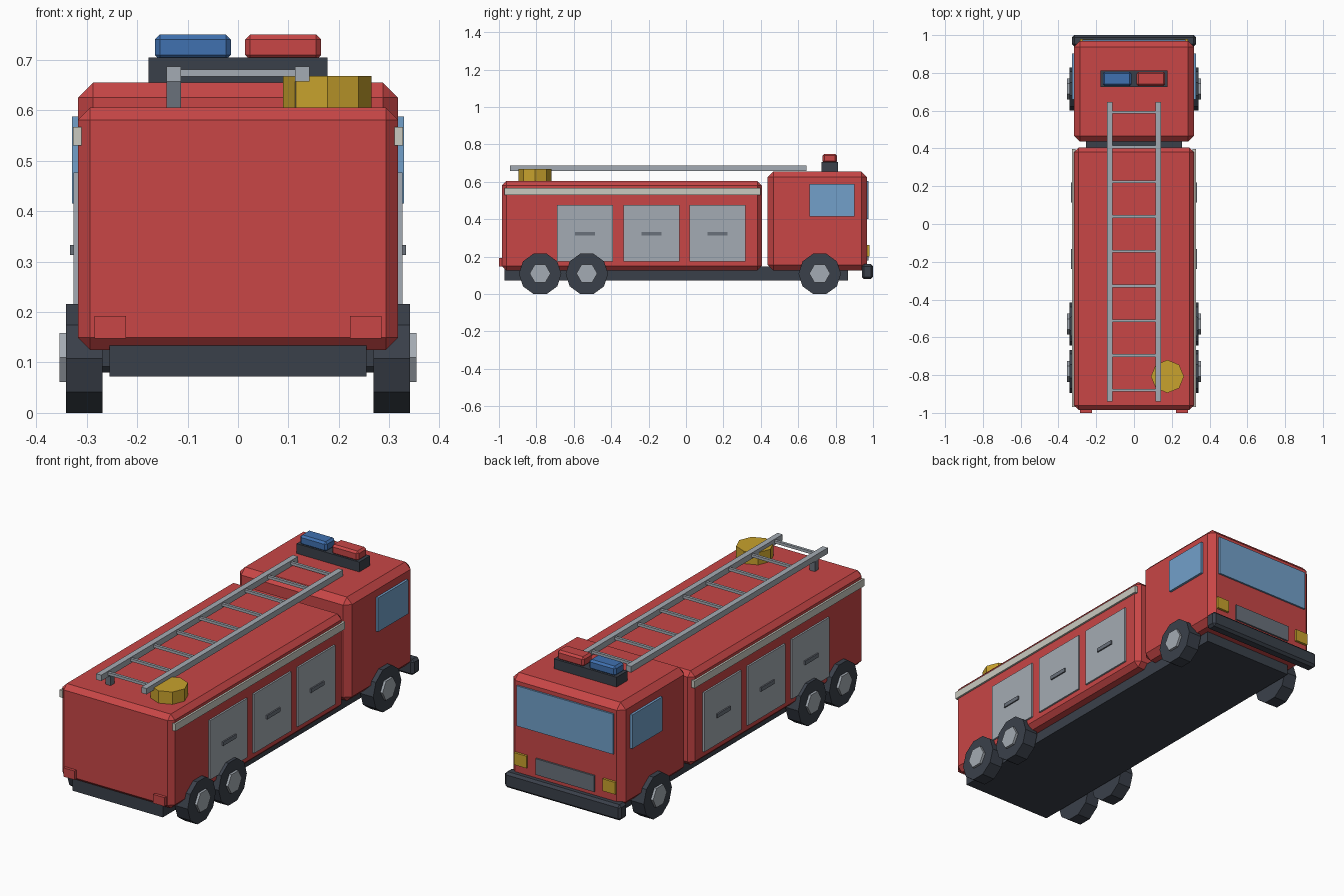
import bpy, bmesh, math
from mathutils import Matrix

if "Cube" in bpy.data.objects:
    bpy.data.objects.remove(bpy.data.objects["Cube"])


def material(name, rgb):
    lin = [((c / 255 + 0.055) / 1.055) ** 2.4 for c in rgb]
    m = bpy.data.materials.new(name)
    m.diffuse_color = (*lin, 1)
    m.use_nodes = True
    m.node_tree.nodes["Principled BSDF"].inputs["Base Color"].default_value = m.diffuse_color
    return m


RED = material("red_paint", (200, 70, 70))
DARK = material("dark_rubber", (58, 64, 74))
METAL = material("light_metal", (164, 171, 179))
STEEL = material("dark_steel", (106, 113, 123))
GLASS = material("window_glass", (114, 160, 202))
BLUE = material("blue_lamp", (64, 113, 176))
YELLOW = material("yellow", (200, 162, 45))
CREAM = material("stripe_cream", (202, 202, 192))


def finish(bm, name, mat):
    me = bpy.data.meshes.new(name)
    bm.to_mesh(me)
    bm.free()
    me.materials.append(mat)
    ob = bpy.data.objects.new(name, me)
    bpy.context.collection.objects.link(ob)
    return ob


def box(name, mat, x, y, z, bevel=0.0):
    """Box from (min, max) ranges, with an optional one-step chamfer."""
    bm = bmesh.new()
    size = [r[1] - r[0] for r in (x, y, z)]
    mid = [(r[0] + r[1]) / 2 for r in (x, y, z)]
    bmesh.ops.create_cube(bm, size=1, matrix=Matrix.Translation(mid) @ Matrix.Diagonal((*size, 1)))
    if bevel:
        bmesh.ops.bevel(bm, geom=bm.edges[:], offset=bevel, segments=1, affect='EDGES')
    return finish(bm, name, mat)


def drum(name, mat, sides, radius, depth, centre, axis='Z'):
    """Flat-sided cylinder along z or x, first corner on a main axis."""
    bm = bmesh.new()
    bmesh.ops.create_cone(bm, cap_ends=True, segments=sides, radius1=radius, radius2=radius, depth=depth)
    # put a corner exactly on +y
    v = bm.verts[:][0].co
    turn = Matrix.Rotation(math.pi / 2 - math.atan2(v.y, v.x), 4, 'Z')
    rot = Matrix.Rotation(math.pi / 2, 4, 'Y') if axis == 'X' else Matrix.Identity(4)
    bm.transform(Matrix.Translation(centre) @ rot @ turn)
    return finish(bm, name, mat)


def side_box(name, mat, s, x, y, z, bevel=0.0):
    return box(name, mat, sorted((s * x[0], s * x[1])), y, z, bevel)


# Main volumes
box("chassis", DARK, (-0.255, 0.255), (-0.97, 0.865), (0.072, 0.148))
box("rear_body", RED, (-0.317, 0.317), (-0.985, 0.405), (0.125, 0.605), 0.024)
box("cab", RED, (-0.317, 0.317), (0.437, 0.968), (0.125, 0.655), 0.03)
box("bumper", DARK, (-0.328, 0.328), (0.94, 1.0), (0.08, 0.16), 0.012)

# Cab front details
box("windshield", GLASS, (-0.272, 0.272), (0.96, 0.977), (0.40, 0.605))
box("grille", STEEL, (-0.165, 0.165), (0.96, 0.977), (0.18, 0.262))

# Parts mirrored on both sides
for s, side in ((-1, "left"), (1, "right")):
    side_box(f"headlight_{side}", YELLOW, s, (0.215, 0.285), (0.96, 0.98), (0.2, 0.262))
    side_box(f"tail_light_{side}", RED, s, (0.222, 0.285), (-1.0, -0.975), (0.147, 0.192))
    side_box(f"side_window_{side}", GLASS, s, (0.31, 0.329), (0.66, 0.902), (0.415, 0.588))
    side_box(f"stripe_{side}", CREAM, s, (0.31, 0.327), (-0.97, 0.397), (0.53, 0.567))
    # Equipment doors
    for i, y in enumerate((-0.54, -0.185, 0.168)):
        side_box(f"locker_door_{side}_{i}", METAL, s, (0.31, 0.326), (y - 0.15, y + 0.15), (0.175, 0.477))
        side_box(f"door_handle_{side}_{i}", STEEL, s, (0.32, 0.333), (y - 0.053, y + 0.053), (0.313, 0.333))
    # Wheels
    for i, y in enumerate((-0.78, -0.53, 0.715)):
        drum(f"wheel_{side}_{i}", DARK, 10, 0.1135, 0.073, (s * 0.305, y, 0.108), 'X')
        drum(f"hub_{side}_{i}", METAL, 6, 0.056, 0.03, (s * 0.339, y, 0.11), 'X')
    # Ladder rails and rear posts
    side_box(f"ladder_rail_{side}", METAL, s, (0.113, 0.142), (-0.94, 0.645), (0.657, 0.687))
    side_box(f"ladder_post_{side}", STEEL, s, (0.113, 0.142), (-0.865, -0.835), (0.595, 0.659))

# Ladder rungs
for i in range(9):
    y = -0.88 + i * 0.184
    box(f"ladder_rung_{i}", METAL, (-0.12, 0.12), (y - 0.007, y + 0.007), (0.667, 0.681))

# Light bar
box("light_bar_base", DARK, (-0.177, 0.177), (0.725, 0.812), (0.645, 0.705))
box("blue_beacon", BLUE, (-0.165, -0.014), (0.73, 0.806), (0.7, 0.75), 0.01)
box("red_beacon", RED, (0.014, 0.165), (0.73, 0.806), (0.7, 0.75), 0.01)

# Roof hose drum
drum("hose_drum", YELLOW, 8, 0.0875, 0.07, (0.177, -0.807, 0.633))
